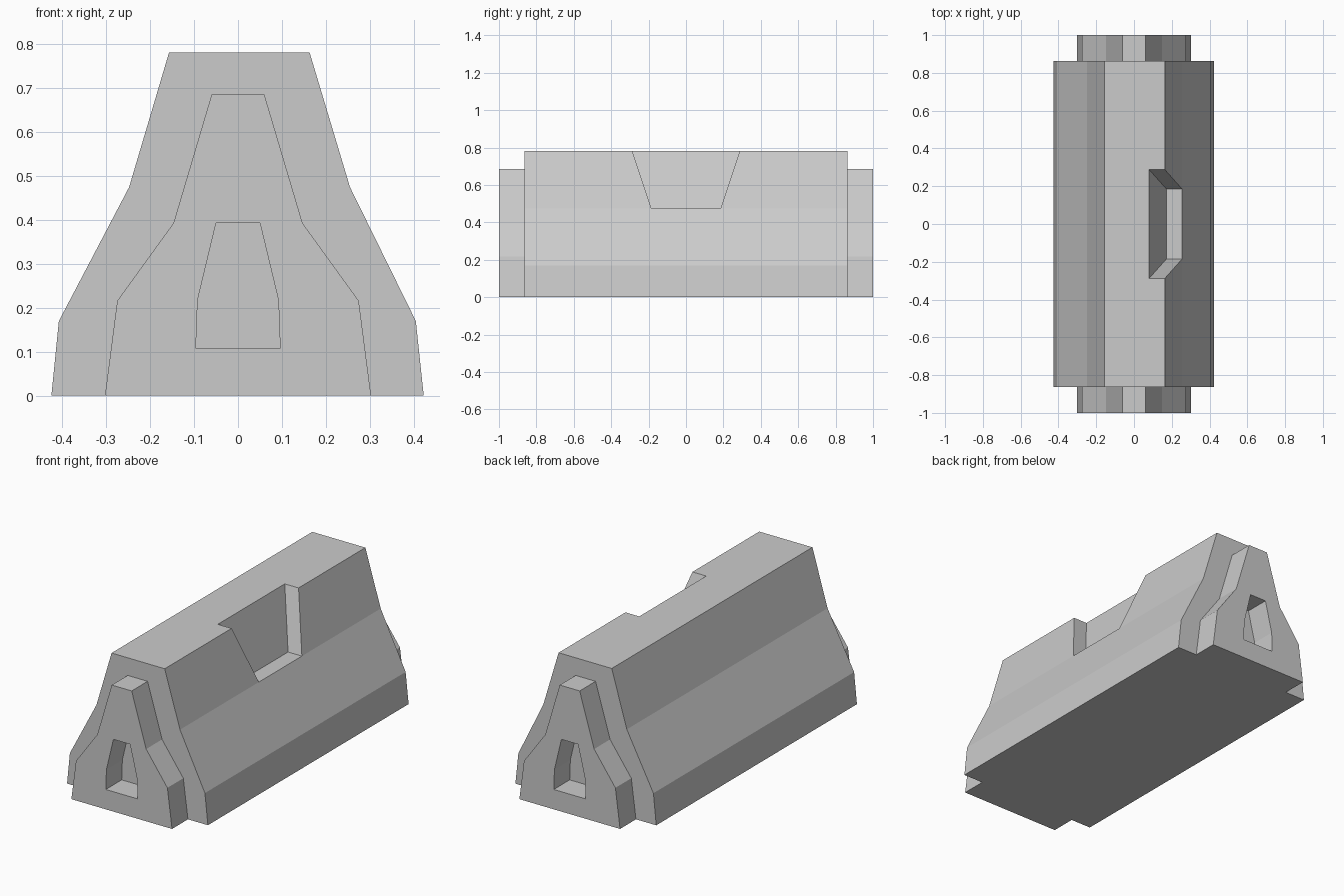
import bpy, bmesh

if "Cube" in bpy.data.objects:
    bpy.data.objects.remove(bpy.data.objects["Cube"])


def loft(name, a, b):
    """Solid between two matching point loops."""
    bm = bmesh.new()
    va = [bm.verts.new(p) for p in a]
    vb = [bm.verts.new(p) for p in b]
    n = len(a)
    bm.faces.new(va)
    bm.faces.new(vb[::-1])
    for i in range(n):
        j = (i + 1) % n
        bm.faces.new((va[j], va[i], vb[i], vb[j]))
    bmesh.ops.recalc_face_normals(bm, faces=bm.faces)
    me = bpy.data.meshes.new(name)
    bm.to_mesh(me)
    bm.free()
    ob = bpy.data.objects.new(name, me)
    bpy.context.collection.objects.link(ob)
    return ob


def prism(name, profile, y0, y1):
    return loft(name, [(x, y0, z) for x, z in profile], [(x, y1, z) for x, z in profile])


def mirrored(half):
    return half + [(-x, z) for x, z in reversed(half)]


def combine(target, other, operation):
    mod = target.modifiers.new(operation, 'BOOLEAN')
    mod.object, mod.operation, mod.solver = other, operation, 'EXACT'
    bpy.context.view_layer.objects.active = target
    bpy.ops.object.modifier_apply(modifier=mod.name)
    bpy.data.objects.remove(other)


# Main barrier body
body = prism("barrier_body", [
    (-0.425, 0), (-0.408, 0.17), (-0.248, 0.475), (-0.157, 0.782),
    (0.163, 0.782), (0.255, 0.475), (0.405, 0.17), (0.423, 0)], -0.863, 0.863)

# Narrower core that sticks out at both ends
core = prism("end_core", mirrored(
    [(0.303, 0), (0.275, 0.216), (0.147, 0.393), (0.06, 0.686)]), -1, 1)
combine(body, core, 'UNION')

# Recessed pocket in each end
pocket = mirrored([(0.096, 0.108), (0.092, 0.218), (0.05, 0.393)])
for s in (-1, 1):
    combine(body, prism("pocket_cutter", pocket, s * 0.863, s * 1.1), 'DIFFERENCE')

# Tapered notch along the right top edge, parallel to the sloping side
low, high = 0.475, 0.882


def notch_loop(shift):
    t = (high - low) / (0.782 - low)
    xl, xh = 0.172 + shift, 0.172 - 0.092 * t + shift
    yl, yh = 0.185, 0.185 + 0.103 * t
    return [(xl, -yl, low), (xl, yl, low), (xh, yh, high), (xh, -yh, high)]


combine(body, loft("notch_cutter", notch_loop(0), notch_loop(0.3)), 'DIFFERENCE')
